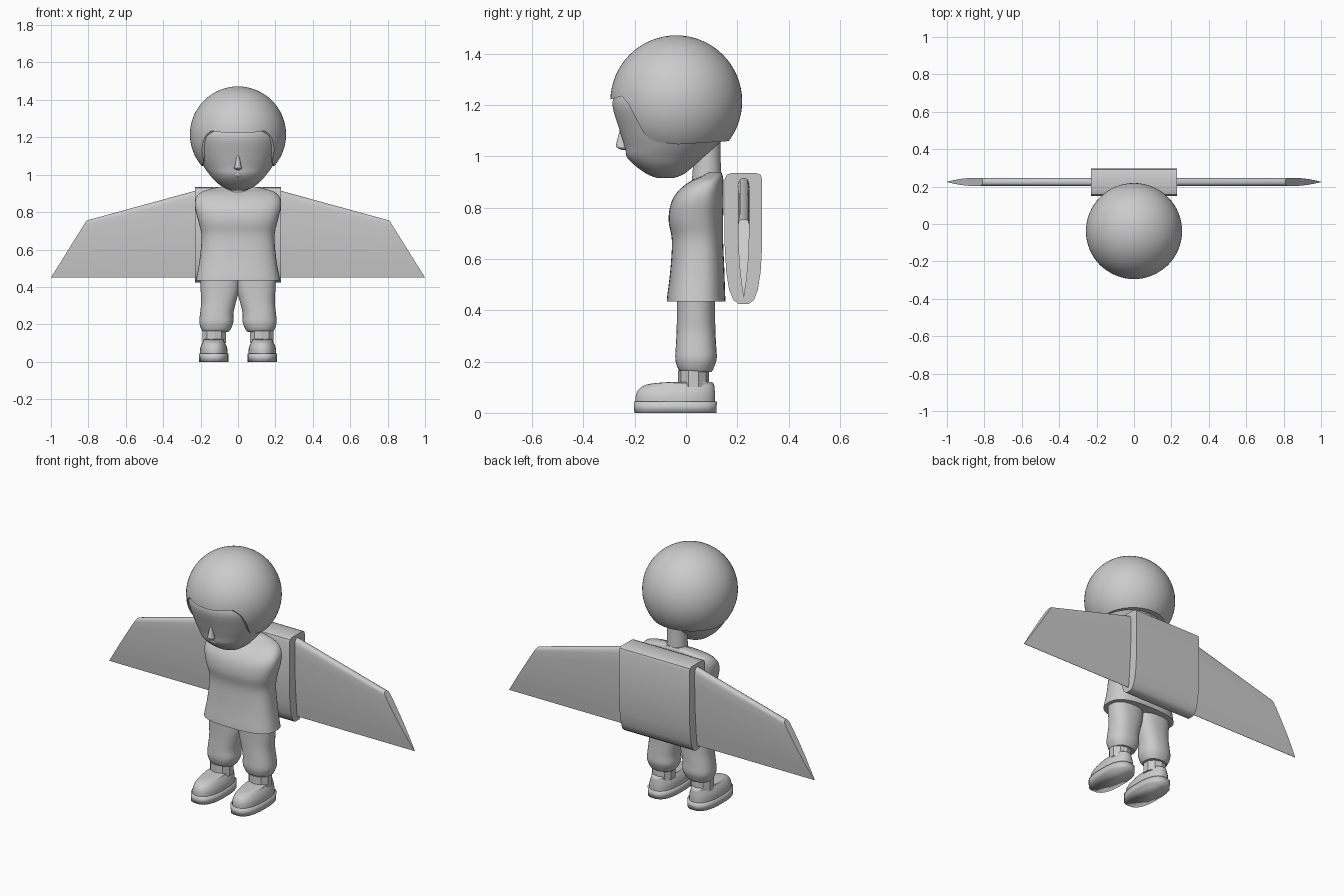
import bpy
import bmesh
from math import cos, sin, pi, radians, copysign

default_cube = bpy.data.objects.get("Cube")
if default_cube:
    bpy.data.objects.remove(default_cube, do_unlink=True)

# One plain grey for the whole figure
light_grey = bpy.data.materials.new("light grey")
light_grey.use_nodes = True
grey = (.6, .6, .6, 1)
light_grey.diffuse_color = grey
light_grey.node_tree.nodes["Principled BSDF"].inputs["Base Color"].default_value = grey


def shade(obj, angle):
    bpy.ops.object.select_all(action="DESELECT")
    obj.select_set(True)
    bpy.context.view_layer.objects.active = obj
    bpy.ops.object.shade_smooth_by_angle(angle=radians(angle))


def finish(name, bm, angle=40):
    """Turn a bmesh into a named object with smooth shading and sharp edges."""
    bmesh.ops.recalc_face_normals(bm, faces=bm.faces)
    mesh = bpy.data.meshes.new(name)
    bm.to_mesh(mesh)
    bm.free()
    mesh.materials.append(light_grey)
    obj = bpy.data.objects.new(name, mesh)
    bpy.context.scene.collection.objects.link(obj)
    shade(obj, angle)
    return obj


def skin(name, rings, angle=40):
    """Bridge a list of equal point rings and cap both ends."""
    bm = bmesh.new()
    loops = [[bm.verts.new(point) for point in ring] for ring in rings]
    for low, high in zip(loops, loops[1:]):
        for i in range(len(low)):
            j = (i + 1) % len(low)
            bm.faces.new((low[i], low[j], high[j], high[i]))
    bm.faces.new(loops[0][::-1])
    bm.faces.new(loops[-1])
    return finish(name, bm, angle)


def smooth_rows(rows, steps):
    """Catmull-Rom interpolation between the measured sections."""
    result = []
    for i in range(len(rows) - 1):
        a, b, c, d = (rows[max(0, min(k, len(rows) - 1))] for k in range(i - 1, i + 3))
        for s in range(steps):
            t = s / steps
            result.append([q + t * (r - p + t * (2 * p - 5 * q + 4 * r - o
                           + t * (3 * (q - r) + o - p))) / 2
                           for p, q, r, o in zip(a, b, c, d)])
    return result + [rows[-1]]


def loft(name, rows, power=1, steps=4, sides=32, side=1, angle=40):
    """Rows hold height, left and right extent, front and back extent."""
    rings = []
    for z, x0, x1, y0, y1 in smooth_rows(rows, steps):
        ring = []
        for k in range(sides):
            a = 2 * pi * (k + .5) / sides
            u = copysign(abs(cos(a)) ** power, cos(a))
            v = copysign(abs(sin(a)) ** power, sin(a))
            ring.append((side * ((x0 + x1) / 2 + u * (x1 - x0) / 2),
                         (y0 + y1) / 2 + v * (y1 - y0) / 2, z))
        rings.append(ring)
    return skin(name, rings, angle)


def centred(rows):
    return [(z, -half, half, y0, y1) for z, half, y0, y1 in rows]


def prism(name, profile, half_width):
    return skin(name, [[(x, y, z) for y, z in profile]
                       for x in (-half_width, half_width)])


# Face, chin and the skull under the hair
loft("head", centred([
    (.915, .03, -.11, -.05), (.93, .075, -.15, -.01), (.965, .122, -.2, .035),
    (1.0, .152, -.23, .08), (1.04, .182, -.24, .12), (1.1, .215, -.259, .17),
    (1.2, .24, -.288, .19), (1.26, .23, -.27, .18)]), power=.95)

# Round hair, cut away around the face and along the nape
bm = bmesh.new()
bmesh.ops.create_uvsphere(bm, u_segments=64, v_segments=32, radius=.257)
bmesh.ops.translate(bm, verts=bm.verts, vec=(0, -.038, 1.215))
hair = finish("hair", bm)
cutter = prism("hair_cutter", [
    (-.5, 1.215), (-.295, 1.222), (-.25, 1.235), (-.225, 1.205), (-.17, 1.1),
    (-.145, 1.07), (-.11, 1.055), (-.03, 1.047), (.17, 1.06), (.5, 1.06),
    (.5, .8), (-.5, .8)], .5)
cutter.hide_render = True
cut = hair.modifiers.new("face_opening", "BOOLEAN")
cut.operation = "DIFFERENCE"
cut.solver = "EXACT"
cut.object = cutter
bpy.context.view_layer.objects.active = hair
bpy.ops.object.modifier_apply(modifier=cut.name)
bpy.data.objects.remove(cutter, do_unlink=True)
shade(hair, 40)

# Nose and mouth
loft("nose", centred([
    (1.025, .008, -.25, -.23), (1.035, .021, -.27, -.23),
    (1.05, .017, -.272, -.23), (1.105, .006, -.258, -.24)]), sides=16)
loft("lips", centred([
    (.983, .012, -.219, -.19), (.992, .03, -.228, -.19),
    (1.001, .034, -.233, -.19), (1.01, .012, -.234, -.2)]), sides=16, steps=3)

# Neck and shirt
loft("neck", centred([(.88, .06, .02, .14), (1.0, .055, .03, .135),
                      (1.1, .055, .03, .135)]))
loft("shirt", centred([
    (.435, .225, -.075, .155), (.46, .22, -.073, .153), (.55, .205, -.062, .15),
    (.67, .195, -.055, .145), (.75, .212, -.068, .145), (.82, .229, -.058, .147),
    (.87, .227, -.026, .147), (.905, .2, .02, .146), (.925, .145, .065, .143),
    (.938, .075, .085, .138)]), power=.75, sides=48)

# Legs and shoes
for label, side in (("left", 1), ("right", -1)):
    loft(label + "_trouser_leg", [
        (.16, .05, .187, -.02, .1), (.173, .04, .196, -.032, .107),
        (.21, .025, .207, -.042, .12), (.26, .024, .203, -.04, .118),
        (.32, .01, .197, -.037, .115), (.38, -.006, .2, -.036, .114),
        (.46, -.014, .205, -.036, .114)], power=.85, side=side)
    loft(label + "_sock", [(.1, .06, .193, -.032, .09), (.165, .06, .193, -.032, .09)],
         steps=1, sides=10, side=side, angle=20)
    loft(label + "_shoe", [
        (.035, .055, .205, -.198, .114), (.07, .057, .203, -.196, .114),
        (.095, .066, .194, -.182, .112), (.11, .075, .185, -.155, .11),
        (.117, .075, .185, -.11, .106), (.121, .08, .18, -.05, .1)],
         power=.85, side=side)
    # The sole shades softly round its lower edge
    loft(label + "_sole", [(0, .051, .209, -.203, .12), (.044, .05, .21, -.205, .122)],
         power=.75, steps=1, sides=20, side=side, angle=180)

# Backpack with a rounded, narrowing underside
prism("backpack", [
    (.175, .935), (.275, .935), (.291, .928), (.297, .91), (.297, .65), (.291, .55),
    (.28, .48), (.265, .44), (.245, .425), (.205, .425), (.185, .44),
    (.168, .48), (.157, .55), (.151, .65), (.151, .91), (.158, .928)], .23)

# Wings: rounded leading edge, tapering to a sharp trailing edge
chord = [(0, .007), (.01, .014), (.03, .019), (.07, .022), (.2, .022),
         (.4, .0205), (.6, .0165), (.8, .01), (1, .001)]
outline = [(f, t) for f, t in chord] + [(f, -t) for f, t in reversed(chord)]
for label, side in (("left", 1), ("right", -1)):
    root = [(side * .2, .225 + t, .922 - .472 * f) for f, t in outline]
    tip = [(side * (.81 + .19 * f), .225 + t, .755 - .305 * f) for f, t in outline]
    skin(label + "_wing", [root, tip], angle=35)
